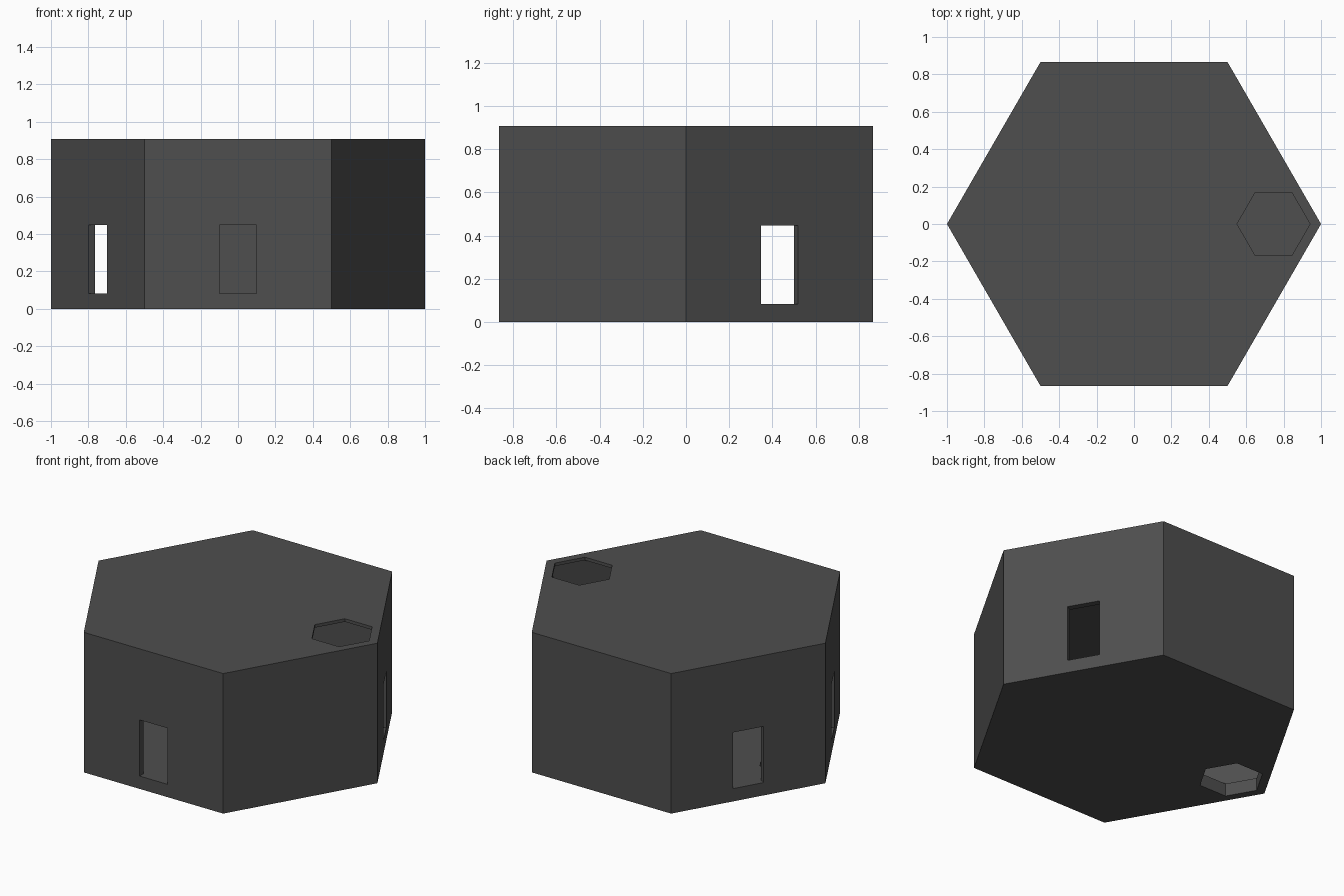
import bpy, math

if "Cube" in bpy.data.objects:
    bpy.data.objects.remove(bpy.data.objects["Cube"])

HEIGHT, FLOOR, ROOF, WALL = 0.908, 0.083, 0.02, 0.04
DOOR_TOP, DOOR_WIDTH = 0.447, 0.2
APOTHEM = math.sqrt(3) / 2


def hex_prism(name, radius, z0, z1, x=0.0):
    """Hexagonal prism with corners pointing along +x and -x."""
    bpy.ops.mesh.primitive_cylinder_add(vertices=6, radius=radius, depth=z1 - z0,
                                        location=(x, 0, (z0 + z1) / 2),
                                        rotation=(0, 0, math.radians(30)))
    ob = bpy.context.object
    ob.name = name
    bpy.ops.object.transform_apply(location=True, rotation=True, scale=True)
    return ob


def door_block(angle):
    """Box that passes through the wall facing the given direction."""
    a = math.radians(angle)
    bpy.ops.mesh.primitive_cube_add(size=1, rotation=(0, 0, a),
                                    location=(APOTHEM * math.cos(a), APOTHEM * math.sin(a),
                                              (FLOOR + DOOR_TOP) / 2))
    ob = bpy.context.object
    ob.name = "door_cutter"
    ob.scale = (0.2, DOOR_WIDTH, DOOR_TOP - FLOOR)
    bpy.ops.object.transform_apply(location=True, rotation=True, scale=True)
    return ob


def cut(target, cutter):
    """Subtract the cutter from the target, then discard it."""
    cutter.hide_render = True
    mod = target.modifiers.new("cut", 'BOOLEAN')
    mod.operation = 'DIFFERENCE'
    mod.solver = 'EXACT'
    mod.object = cutter
    bpy.context.view_layer.objects.active = target
    bpy.ops.object.modifier_apply(modifier=mod.name)
    bpy.data.objects.remove(cutter, do_unlink=True)


# Hollow six-sided room
room = hex_prism("hexagonal_room", 1.0, 0, HEIGHT)
cut(room, hex_prism("interior_cutter", 1 - WALL / APOTHEM, FLOOR, HEIGHT - ROOF))

# Doorways: front, front left, back left, back right
for angle in (270, 210, 150, 30):
    cut(room, door_block(angle))

# Hatch in the roof on the right, hatch in the floor on the left
cut(room, hex_prism("roof_hatch_cutter", 0.195, HEIGHT - 0.1, HEIGHT + 0.1, 0.746))
cut(room, hex_prism("floor_hatch_cutter", 0.195, -0.1, FLOOR + 0.1, -0.746))

# Dark grey surface
dark = bpy.data.materials.new("dark_grey")
dark.diffuse_color = (0.077, 0.077, 0.077, 1)
dark.use_nodes = True
dark.node_tree.nodes["Principled BSDF"].inputs["Base Color"].default_value = dark.diffuse_color
room.data.materials.clear()
room.data.materials.append(dark)
